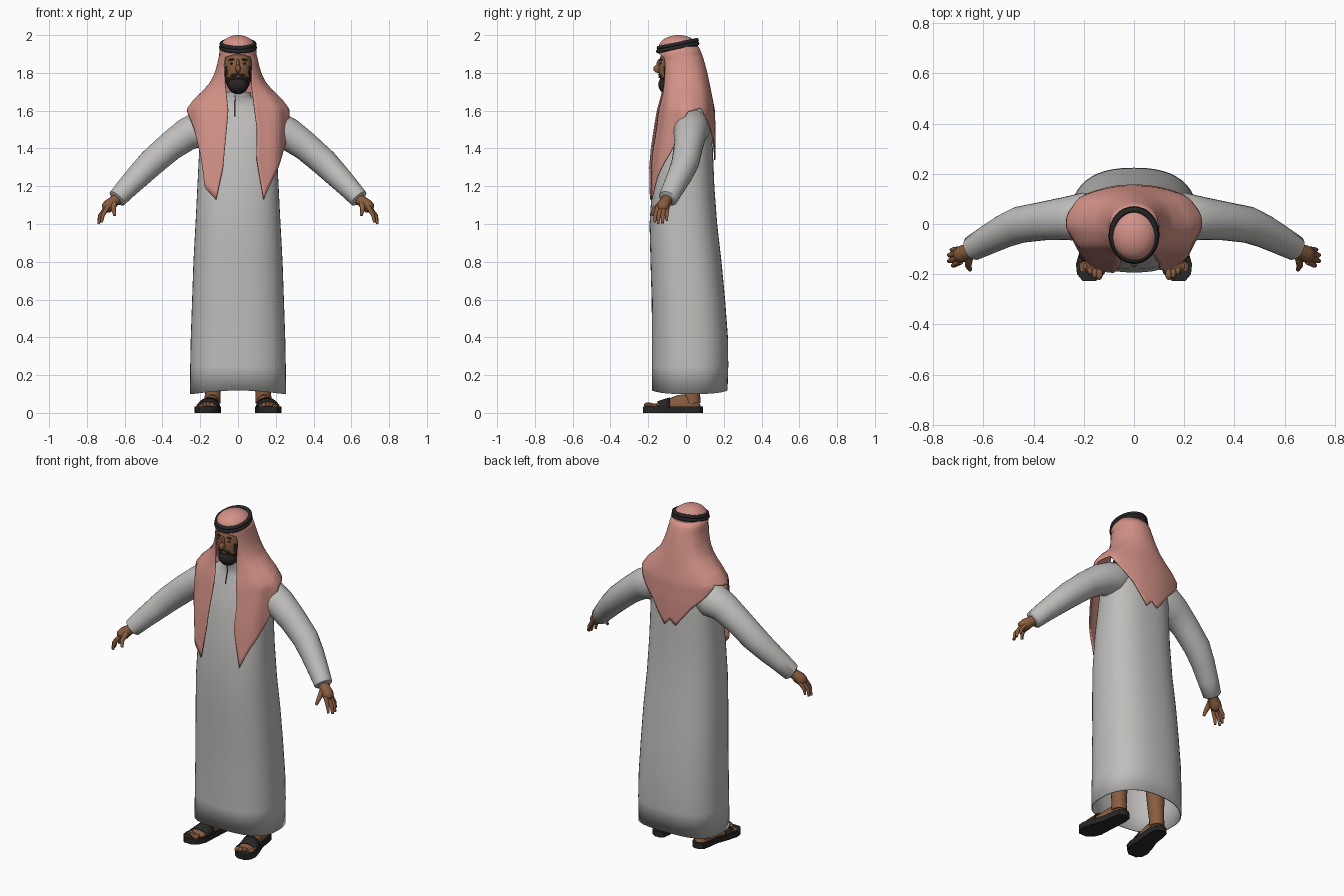
import bpy, bmesh, math
from mathutils import Vector

if "Cube" in bpy.data.objects:
    bpy.data.objects.remove(bpy.data.objects["Cube"])


def material(name, r, g, b):
    m = bpy.data.materials.new(name)
    m.diffuse_color = (r, g, b, 1)
    m.use_nodes = True
    m.node_tree.nodes["Principled BSDF"].inputs["Base Color"].default_value = m.diffuse_color
    return m


GREY = material("robe_grey", 0.52, 0.515, 0.50)
PINK = material("scarf_pink", 0.66, 0.29, 0.245)
SKIN = material("skin_brown", 0.25, 0.11, 0.05)
BLACK = material("black", 0.02, 0.02, 0.021)
BEARD = material("beard_dark", 0.022, 0.018, 0.015)


def finish(name, bm, mats, angle=50, thick=0, fix=True):
    if fix:
        bmesh.ops.recalc_face_normals(bm, faces=bm.faces)
    me = bpy.data.meshes.new(name)
    bm.to_mesh(me)
    bm.free()
    ob = bpy.data.objects.new(name, me)
    bpy.context.collection.objects.link(ob)
    for m in mats:
        me.materials.append(m)
    bpy.ops.object.select_all(action='DESELECT')
    ob.select_set(True)
    bpy.context.view_layer.objects.active = ob
    bpy.ops.object.shade_smooth_by_angle(angle=math.radians(angle))
    if thick:
        mod = ob.modifiers.new("thickness", 'SOLIDIFY')
        mod.thickness = thick
    return ob


def loft(name, rings, mat, closed=True, caps=(True, True), angle=50, thick=0):
    """Skin a list of equally long point rings."""
    bm = bmesh.new()
    rows = [[bm.verts.new(p) for p in r] for r in rings]
    n = len(rows[0])
    for a, b in zip(rows, rows[1:]):
        for i in range(n if closed else n - 1):
            j = (i + 1) % n
            bm.faces.new((a[i], a[j], b[j], b[i]))
    if caps[0]:
        bm.faces.new(rows[0])
    if caps[1]:
        bm.faces.new(rows[-1])
    return finish(name, bm, [mat], angle, thick)


def tube(name, pts, mat, n=16, s=1):
    """Round tube along (x, y, z, radius) points; s mirrors x."""
    P = [Vector((s * p[0], p[1], p[2])) for p in pts]
    rings = []
    for i, c in enumerate(P):
        q = (P[min(i + 1, len(P) - 1)] - P[max(i - 1, 0)]).to_track_quat('Z', 'Y')
        rings.append([c + q @ Vector((pts[i][3] * math.cos(2 * math.pi * k / n),
                                      pts[i][3] * math.sin(2 * math.pi * k / n), 0)) for k in range(n)])
    return loft(name, rings, mat)


def ball(name, c, r, mats, rule=None, seg=32, rot=0):
    bm = bmesh.new()
    bmesh.ops.create_uvsphere(bm, u_segments=seg, v_segments=seg * 3 // 4, radius=1)
    ca, sa = math.cos(rot), math.sin(rot)
    for v in bm.verts:
        x, y, z = (v.co[i] * r[i] for i in range(3))
        v.co = (c[0] + x * ca - z * sa, c[1] + y, c[2] + x * sa + z * ca)
    if rule:
        for f in bm.faces:
            f.material_index = rule(f.calc_center_median())
    return finish(name, bm, mats)


def lerp(table, z):
    """Interpolate rows of (key, values...) sorted by rising key."""
    if z <= table[0][0]:
        return table[0][1:]
    for a, b in zip(table, table[1:]):
        if z <= b[0]:
            t = (z - a[0]) / (b[0] - a[0])
            return [p + (q - p) * t for p, q in zip(a[1:], b[1:])]
    return table[-1][1:]


def spow(v, e):
    return math.copysign(abs(v) ** e, v)


# Robe body: (height, half width, front y, back y)
ROBE = [(.1, .255, -.18, .22), (.25, .253, -.18, .224), (.4, .25, -.18, .222), (.6, .243, -.182, .207),
        (.8, .236, -.188, .188), (1.0, .225, -.193, .165), (1.2, .215, -.18, .15), (1.4, .205, -.15, .142),
        (1.5, .203, -.125, .137), (1.57, .19, -.1, .125), (1.62, .155, -.085, .11),
        (1.655, .105, -.075, .08), (1.675, .07, -.085, .05), (1.70, .066, -.087, .045)]
rings = []
for z, hw, yf, yb in ROBE:
    ring = []
    for k in range(48):
        a = 2 * math.pi * k / 48
        e = 0.82 if z < 1.6 else 1
        hem = .018 * abs(math.cos(a)) ** 3 if z == .1 else 0
        ring.append((hw * spow(math.sin(a), e), (yf + yb) / 2 - (yb - yf) / 2 * spow(math.cos(a), e), z + hem))
    rings.append(ring)
loft("robe", rings, GREY, caps=(False, True), thick=0.006)
tube("placket_seam", [(-.015, -.1, 1.57, .003), (-.015, -.0865, 1.62, .003), (-.015, -.079, 1.65, .003),
                      (-.015, -.086, 1.68, .003)], BLACK, 6)

# Head with a beard painted on the lower face
def beard_rule(p):
    side = abs(p.x) > .056 and p.z < 1.835
    return 1 if p.z < 1.775 or side else 0


ball("head", (0, -.055, 1.825), (.077, .09, .14), [SKIN, BEARD], beard_rule, 48)
ball("chin_beard", (0, -.095, 1.738), (.055, .052, .05), [BEARD])
ball("nose", (0, -.148, 1.822), (.014, .025, .022), [SKIN], seg=16)
ball("nose_bridge", (0, -.14, 1.845), (.009, .016, .03), [SKIN], seg=16)
ball("lips", (0, -.138, 1.777), (.02, .008, .005), [SKIN], seg=12)
for s in (-1, 1):
    ball("moustache", (s * .018, -.135, 1.79), (.024, .012, .008), [BEARD], seg=16, rot=-s * .3)
    ball("eye", (s * .03, -.132, 1.85), (.013, .006, .006), [BLACK], seg=16)
    ball("eyebrow", (s * .032, -.13, 1.87), (.02, .009, .005), [BEARD], seg=16, rot=-s * .12)

# Scarf crown and the doubled head cord, tilted up toward the back
ball("scarf_crown", (0, -.04, 1.93), (.094, .106, .07), [PINK], seg=40)
for k, dz in enumerate((-.009, .009)):
    rings = []
    for i in range(40):
        a = 2 * math.pi * i / 40
        y = -.044 + .104 * math.sin(a)
        ring = []
        for j in range(10):
            b = 2 * math.pi * j / 10
            rr = .011 * math.cos(b) - .003 * k
            ring.append(((.09 + rr) * math.cos(a), y + rr * math.sin(a),
                         1.944 + dz + .2 * (y + .044) + .011 * math.sin(b)))
        rings.append(ring)
    loft("head_cord", rings + rings[:1], BLACK, caps=(False, False))

# Draped scarf: (height, half width, front y, back y)
DRAPE = [(1.13, .255, -.217, .155), (1.3, .26, -.202, .155), (1.4, .263, -.19, .157), (1.5, .268, -.172, .157),
         (1.61, .268, -.152, .152), (1.66, .232, -.14, .142), (1.7, .19, -.135, .134), (1.75, .147, -.134, .124),
         (1.8, .123, -.137, .113), (1.85, .109, -.143, .1), (1.9, .1, -.149, .085), (1.94, .095, -.146, .066)]
# Opening half width by height, and hem height by position from front edge to back centre
SIDES = {
    1: ([(1.13, .14), (1.35, .1), (1.5, .103), (1.6, .088), (1.75, .072), (1.88, .076), (1.9, 0)],
        [(0, 1.13), (.125, 1.25), (.27, 1.36), (.36, 1.45), (.44, 1.59), (.6, 1.615), (.82, 1.47), (.95, 1.34),
         (1, 1.38)]),
    -1: ([(1.13, .12), (1.3, .08), (1.5, .06), (1.6, .05), (1.75, .07), (1.88, .076), (1.9, 0)],
         [(0, 1.13), (.12, 1.19), (.17, 1.3), (.21, 1.4), (.28, 1.5), (.44, 1.6), (.6, 1.615), (.82, 1.47),
          (.95, 1.35), (1, 1.38)])}


def drape_point(s, t, v):
    opening, hems = SIDES[s]
    hem = lerp(hems, t)[0]
    z = (1.94, 1.905, 1.882)[v] if v < 3 else 1.882 + (hem - 1.882) * (v - 2) / 22
    hw, yf, yb = lerp(DRAPE, z)
    a0 = math.asin(min(1, lerp(opening, z)[0] / hw))
    a = a0 + t * (math.pi - a0)
    fold = 1 + .025 * math.sin(a * 9) * min(1, max(0, (1.85 - z) / .25)) * (1 - t)
    c = math.cos(a)
    y = (yf + yb) / 2 - (yb - yf) / 2 * (c if c > 0 else spow(c, .75)) * fold
    return (s * hw * math.sin(a) * fold, y, z)


rows = []
for v in range(25):
    right = [drape_point(1, i / 40, v) for i in range(41)]
    left = [drape_point(-1, i / 40, v) for i in range(40)]
    rows.append(right + left[::-1])
loft("scarf_drape", rows, PINK, closed=False, caps=(False, False), angle=60, thick=0.006)

# Arms, hands, legs and sandals on both sides
SLEEVE = [(.13, .03, 1.53, .085), (.2, .027, 1.5, .098), (.27, .022, 1.475, .086), (.36, .012, 1.41, .077),
          (.455, -.003, 1.327, .073), (.52, -.03, 1.262, .066), (.585, -.065, 1.195, .058),
          (.64, -.095, 1.135, .051), (.645, -.098, 1.13, .04)]
FINGERS = [[(.69, -.148, 1.09, .013), (.716, -.163, 1.045, .011), (.722, -.166, 1.008, .007)],
           [(.695, -.132, 1.085, .013), (.73, -.145, 1.04, .011), (.738, -.148, 1.0, .007)],
           [(.698, -.115, 1.085, .013), (.732, -.124, 1.042, .011), (.738, -.124, 1.004, .007)],
           [(.692, -.1, 1.085, .012), (.722, -.103, 1.048, .01), (.728, -.102, 1.018, .006)],
           [(.655, -.13, 1.11, .016), (.66, -.167, 1.08, .013), (.652, -.182, 1.045, .008)]]
# Foot outline: (y, centre x, half width, top of foot)
FOOT = [(.09, .132, .015, .04), (.075, .133, .038, .06), (.03, .135, .046, .1), (-.03, .141, .047, .095),
        (-.1, .156, .058, .068), (-.16, .166, .065, .05), (-.2, .173, .054, .044), (-.227, .178, .026, .035)]


def arch(s, y, x, hw, top, low=.025):
    return [(s * (x + hw * math.cos(math.pi * k / 12)), y, low + (top - low) * math.sin(math.pi * k / 12) ** .8)
            for k in range(13)]


for s, side in ((1, "left"), (-1, "right")):
    tube(side + "_sleeve", SLEEVE, GREY, 24, s)
    tube(side + "_palm", [(.62, -.088, 1.15, .03), (.655, -.105, 1.122, .029), (.68, -.118, 1.1, .034),
                          (.697, -.125, 1.083, .031), (.705, -.128, 1.072, .016)], SKIN, 16, s)
    for i, f in enumerate(FINGERS):
        tube(side + ("_thumb" if i == 4 else "_finger"), f, SKIN, 8, s)

    outline = [(s * (x + w), y) for y, x, w, t in FOOT] + [(s * (x - w), y) for y, x, w, t in FOOT[::-1]]
    loft(side + "_sole", [[(x, y, z) for x, y in outline] for z in (0, .034)], BLACK, angle=40)
    loft(side + "_foot", [arch(s, y + (.012 if y < -.1 else -.012), x, w * .85, t)
                          for y, x, w, t in FOOT[:-1]], SKIN)
    for i in range(5):
        big = .017 - .0022 * i
        ball(side + "_toe", (s * (.138 + .0185 * i), -.2 + .0035 * i * i, .042), (big * .8, big * 1.4, big * .8),
             [SKIN], seg=12)
    loft(side + "_strap", [arch(s, y, x, .058, t) for y, x, t in
                           ((-.085, .153, .082), (-.12, .16, .072), (-.15, .164, .062))], BLACK, thick=.004,
         closed=False, caps=(False, False))
    tube(side + "_leg", [(.135, .035, .05, .043), (.134, .033, .1, .042), (.132, .03, .16, .045),
                         (.13, .025, .35, .058)], SKIN, 16, s)
